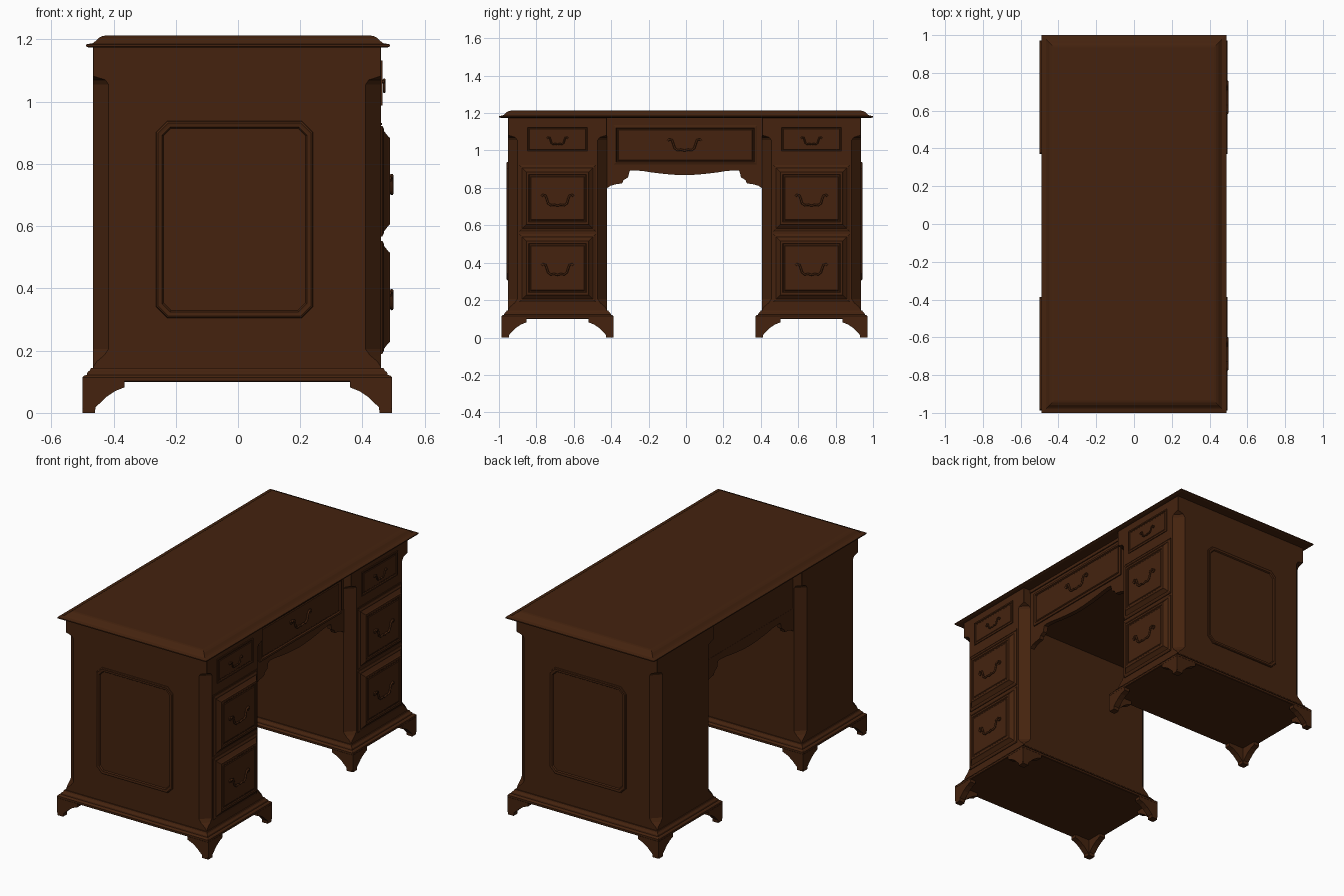
import bpy, bmesh
from mathutils import Vector

if "Cube" in bpy.data.objects:
    bpy.data.objects.remove(bpy.data.objects["Cube"])

wood = bpy.data.materials.new("dark_brown_wood")
wood.diffuse_color = (0.058, 0.0165, 0.0045, 1)
wood.use_nodes = True
wood.node_tree.nodes["Principled BSDF"].inputs["Base Color"].default_value = wood.diffuse_color

CY = -0.008                      # centre of the pedestals along the desk
PED = (CY - 0.679, CY + 0.679)   # pedestal centres
HW = 0.265                       # pedestal half width
X0, X1 = -0.466, 0.46            # pedestal back and drawer face


def finish(name, bm):
    bmesh.ops.recalc_face_normals(bm, faces=bm.faces)
    me = bpy.data.meshes.new(name)
    bm.to_mesh(me)
    bm.free()
    me.materials.append(wood)
    ob = bpy.data.objects.new(name, me)
    bpy.context.collection.objects.link(ob)
    return ob


def loft(name, rings, caps=True):
    bm = bmesh.new()
    vs = [[bm.verts.new(p) for p in r] for r in rings]
    n = len(vs[0])
    for a, b in zip(vs, vs[1:]):
        for i in range(n):
            j = (i + 1) % n
            bm.faces.new((a[i], a[j], b[j], b[i]))
    if caps:
        bm.faces.new(vs[0])
        bm.faces.new(vs[-1])
    return finish(name, bm)


def prism(name, pts, vec):
    v = Vector(vec)
    return loft(name, [pts, [Vector(p) + v for p in pts]])


def octagon(a0, a1, b0, b1, c):
    return [(a0 + c, b0), (a1 - c, b0), (a1, b0 + c), (a1, b1 - c),
            (a1 - c, b1), (a0 + c, b1), (a0, b1 - c), (a0, b0 + c)]


def slab(name, x0, x1, y0, y1, steps):
    """Stack of rectangles: steps are (inset, z)."""
    loft(name, [[(x0 + i, y0 + i, z), (x1 - i, y0 + i, z),
                 (x1 - i, y1 - i, z), (x0 + i, y1 - i, z)] for i, z in steps])


def drawer(name, yc, hy, z0, z1, steps):
    """Moulded drawer front facing +x: steps are (inset, x)."""
    loft(name, [[(x, yc - hy + i, z0 + i), (x, yc + hy - i, z0 + i),
                 (x, yc + hy - i, z1 - i), (x, yc - hy + i, z1 - i)] for i, x in steps])


def handle(name, yc, z, x, s):
    """Swan-neck bail handle with two round rosettes."""
    half = [(0.085, 0.0), (0.078, 0.008), (0.064, 0.004), (0.058, -0.012),
            (0.05, -0.038), (0.036, -0.048), (0.018, -0.045)]
    pts = [(-u, v) for u, v in half] + [(0, -0.05)] + half[::-1]
    cu = bpy.data.curves.new(name, 'CURVE')
    cu.dimensions = '3D'
    cu.bevel_depth = 0.0055 * s ** 0.5
    cu.bevel_resolution = 2
    cu.use_fill_caps = True
    sp = cu.splines.new('POLY')
    sp.points.add(len(pts) - 1)
    for p, (u, v) in zip(sp.points, pts):
        p.co = (x + 0.007, yc + u * s, z + v * s, 1)
    cu.materials.append(wood)
    bpy.context.collection.objects.link(bpy.data.objects.new(name, cu))
    for sg in (-1, 1):
        r = 0.011 * s
        ring = [(x - 0.004, yc + sg * 0.083 * s + a, z + b) for a, b in octagon(-r, r, -r, r, r * 0.58)]
        prism(name + "_rosette", ring, (0.011, 0, 0))


# table top with moulded edge
slab("table_top", -0.489, 0.489, -1, 1,
     [(0.01, 1.174), (0, 1.178), (0, 1.184), (0.022, 1.188), (0.03, 1.194),
      (0.042, 1.205), (0.054, 1.211), (0.066, 1.213)])

# foot bracket outline: distance from corner, height
FOOT = [(0.004, 0), (0.04, 0), (0.042, 0.018), (0.058, 0.033), (0.075, 0.05),
        (0.105, 0.07), (0.135, 0.082), (0.135, 0.102), (0, 0.102), (0, 0.015), (0.004, 0.012)]

for side, yc in zip(("left", "right"), PED):
    # body with stopped chamfers on all four corners
    rings = []
    for z, c in ((0.13, .002), (0.15, .002), (0.165, .012), (0.185, .036), (0.205, .05),
                 (1.055, .05), (1.07, .04), (1.078, .015), (1.082, .002), (1.18, .002)):
        rings.append([(x, y, z) for x, y in octagon(X0, X1, yc - HW, yc + HW, c)])
    loft(side + "_pedestal", rings)

    # plinth moulding
    px0, px1, py0, py1 = -0.5, 0.495, yc - 0.2995, yc + 0.2995
    slab(side + "_plinth", px0, px1, py0, py1,
         [(0.003, 0.1), (0, 0.103), (0, 0.114), (0.006, 0.12), (0.014, 0.122),
          (0.016, 0.13), (0.024, 0.137), (0.028, 0.145)])

    # bracket feet
    for cx, sx in ((px0, 1), (px1, -1)):
        for cy, sy in ((py0, 1), (py1, -1)):
            prism(side + "_foot_side", [(cx + sx * u, cy, z) for u, z in FOOT], (0, sy * 0.036, 0))
            prism(side + "_foot_front", [(cx, cy + sy * u, z) for u, z in FOOT], (sx * 0.036, 0, 0))

    # two deep raised drawers and one shallow drawer
    for label, z0, z1, hz in (("lower", 0.19, 0.553, 0.385), ("middle", 0.567, 0.922, 0.755)):
        drawer(f"{side}_{label}_drawer", yc, 0.205, z0, z1,
               [(0, 0.45), (0, 0.464), (0.01, 0.469), (0.016, 0.469), (0.034, 0.483),
                (0.038, 0.488), (0.05, 0.488), (0.054, 0.484), (0.06, 0.484), (0.064, 0.487)])
        handle(f"{side}_{label}_handle", yc, hz, 0.487, 1)
    drawer(side + "_top_drawer", yc, 0.168, 0.988, 1.132,
           [(0, 0.45), (0, 0.465), (0.008, 0.465), (0.011, 0.4605), (0.015, 0.4605), (0.018, 0.463)])
    handle(side + "_top_handle", yc, 1.065, 0.463, 0.65)
    slab(side + "_drawer_rail", 0.45, 0.463, yc - 0.205, yc + 0.205, [(0, 0.925), (0, 0.932)])

    # cut-corner moulding on the outer end
    s = -1 if side == "left" else 1
    frame = []
    for i, d in ((0, -0.002), (0.002, 0.005), (0.007, 0.008), (0.014, 0.006), (0.02, 0.007), (0.026, -0.002)):
        frame.append([(x, yc + s * (HW + d), z) for x, z in
                      octagon(-0.264 + i, 0.241 - i, 0.305 + i, 0.939 - i, 0.036 - i * 0.5)])
    loft(side + "_end_panel_moulding", frame, caps=False)

# centre drawer case over the kneehole
K = 0.679 - HW                   # kneehole half width
slab("centre_case", -0.41, 0.41, CY - K - 0.01, CY + K + 0.01, [(0, 0.925), (0, 1.178)])
drawer("centre_drawer", CY + 0.004, 0.384, 0.924, 1.135,
       [(0, 0.40), (0, 0.417), (0.009, 0.42), (0.014, 0.42), (0.018, 0.412), (0.022, 0.412), (0.026, 0.416)])
handle("centre_handle", CY, 1.052, 0.416, 1.05)
slab("centre_top_rail", 0.40, 0.416, CY - K, CY + K, [(0, 1.155), (0, 1.178)])

# shaped aprons, front and back of the kneehole
half = [(K + 0.005, 0.795), (K - 0.02, 0.812), (K - 0.05, 0.82), (K - 0.08, 0.824), (K - 0.088, 0.842),
        (K - 0.112, 0.856), (K - 0.118, 0.882), (K - 0.122, 0.892), (0.27, 0.894), (0.22, 0.89),
        (0.17, 0.882), (0.1, 0.874), (0.05, 0.87)]
# brackets rise in steps towards the middle of the kneehole
outline = [(-u, z) for u, z in half] + [(0, 0.868)] + half[::-1]
outline += [(K + 0.005, 0.935), (-K - 0.005, 0.935)]
for name, x in (("drawer_side_apron", 0.384), ("back_apron", -0.411)):
    prism(name, [(x, CY + u, z) for u, z in outline], (0.027, 0, 0))

# smooth only the gently curved parts
for ob in bpy.data.objects:
    if ob.type == 'MESH' and ob.name.endswith("moulding"):
        bpy.ops.object.select_all(action='DESELECT')
        ob.select_set(True)
        bpy.context.view_layer.objects.active = ob
        bpy.ops.object.shade_smooth_by_angle(angle=0.6)
